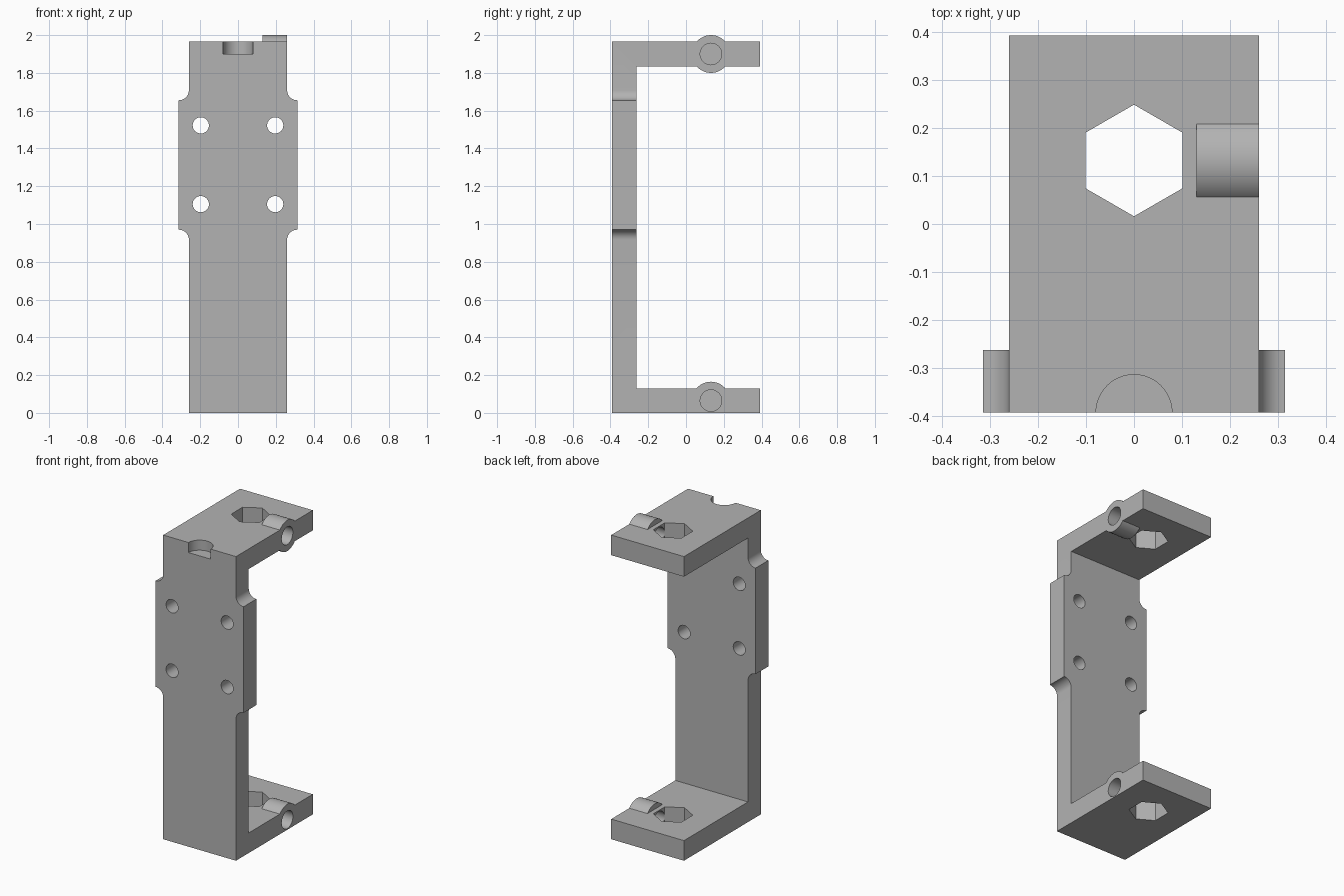
import bpy, bmesh
from math import sin, cos, radians
from mathutils import Vector

cube = bpy.data.objects.get("Cube")
if cube:
    bpy.data.objects.remove(cube, do_unlink=True)

WIDTH, DEPTH, TOP, THICK = 0.26, 0.392, 1.965, 0.13
HOLE_Y = 0.132                      # centre line of bosses and hex pockets
BOSS_Z = (TOP - THICK / 2, THICK / 2)

grey = bpy.data.materials.new("plain grey")
grey.use_nodes = True
grey.diffuse_color = (0.45, 0.45, 0.45, 1)
grey.node_tree.nodes["Principled BSDF"].inputs["Base Color"].default_value = (0.45, 0.45, 0.45, 1)


def arc(cx, cy, r, start, end, steps):
    """Points on an arc, angles in degrees."""
    angles = [radians(start + (end - start) * i / steps) for i in range(steps + 1)]
    return [(cx + r * cos(a), cy + r * sin(a)) for a in angles]


def circle(cx, cy, r, steps=48, start=0):
    return arc(cx, cy, r, start, start + 360, steps)[:-1]


def prism(name, outline, axis, low, high):
    """Extrude a 2D outline along an axis; the outline uses the other two axes in order."""
    bm = bmesh.new()
    verts = []
    for p in outline:
        co = list(p)
        co.insert("xyz".index(axis), low)
        verts.append(bm.verts.new(co))
    face = bm.faces.new(verts)
    grown = bmesh.ops.extrude_face_region(bm, geom=[face])
    step = Vector([high - low if a == axis else 0 for a in "xyz"])
    moved = [g for g in grown["geom"] if isinstance(g, bmesh.types.BMVert)]
    bmesh.ops.translate(bm, verts=moved, vec=step)
    bmesh.ops.recalc_face_normals(bm, faces=bm.faces)
    mesh = bpy.data.meshes.new(name)
    bm.to_mesh(mesh)
    bm.free()
    mesh.materials.append(grey)
    obj = bpy.data.objects.new(name, mesh)
    bpy.context.collection.objects.link(obj)
    return obj


def combine(tool, operation):
    """Apply a boolean to the bracket and remove the tool."""
    tool.hide_render = True
    mod = bracket.modifiers.new(tool.name, 'BOOLEAN')
    mod.operation, mod.solver, mod.object = operation, 'EXACT', tool
    bpy.ops.object.modifier_apply(modifier=mod.name)
    bpy.data.objects.remove(tool, do_unlink=True)


# C-shaped bracket: wall with a shelf at each end
inner = THICK - DEPTH
bracket = prism("bracket", [(-DEPTH, 0), (DEPTH, 0), (DEPTH, THICK), (inner, THICK),
                            (inner, TOP - THICK), (DEPTH, TOP - THICK),
                            (DEPTH, TOP), (-DEPTH, TOP)], "x", -WIDTH, WIDTH)
bpy.context.view_layer.objects.active = bracket
bracket.select_set(True)

# Wider section of the wall, blended in with concave fillets
wide, r = 0.314, 0.054
right = arc(wide, 0.97 - r, r, 180, 90, 10) + arc(wide, 1.655 + r, r, 270, 180, 10)
left = [(-x, z) for x, z in reversed(right)]
combine(prism("wide_section", right + left, "y", -DEPTH, inner), 'UNION')

# Pivot bosses on the left edge; the lower one only rises above its shelf
combine(prism("upper_boss", circle(HOLE_Y, BOSS_Z[0], 0.1), "x", 0.13, WIDTH), 'UNION')
combine(prism("lower_boss", arc(HOLE_Y, BOSS_Z[1], 0.1, 0, 180, 24), "x", 0.13, WIDTH), 'UNION')

# Hexagonal openings through both shelves
combine(prism("hex_cutter", circle(0, HOLE_Y, 0.116, 6, 30), "z", -0.1, 2.1), 'DIFFERENCE')

# Cross holes running from each boss into the hexagon
for z in BOSS_Z:
    combine(prism("pin_cutter", circle(HOLE_Y, z, 0.057), "x", 0.03, 0.4), 'DIFFERENCE')

# Four screw holes through the wall
for x in (-0.197, 0.197):
    for z in (1.105, 1.522):
        combine(prism("screw_cutter", circle(x, z, 0.043, 32), "y", -0.5, -0.2), 'DIFFERENCE')

# Half-round notch in the top front edge
combine(prism("notch_cutter", circle(0, -DEPTH, 0.079), "z", 1.9, 2.1), 'DIFFERENCE')

bpy.ops.object.shade_smooth_by_angle(angle=radians(30))
